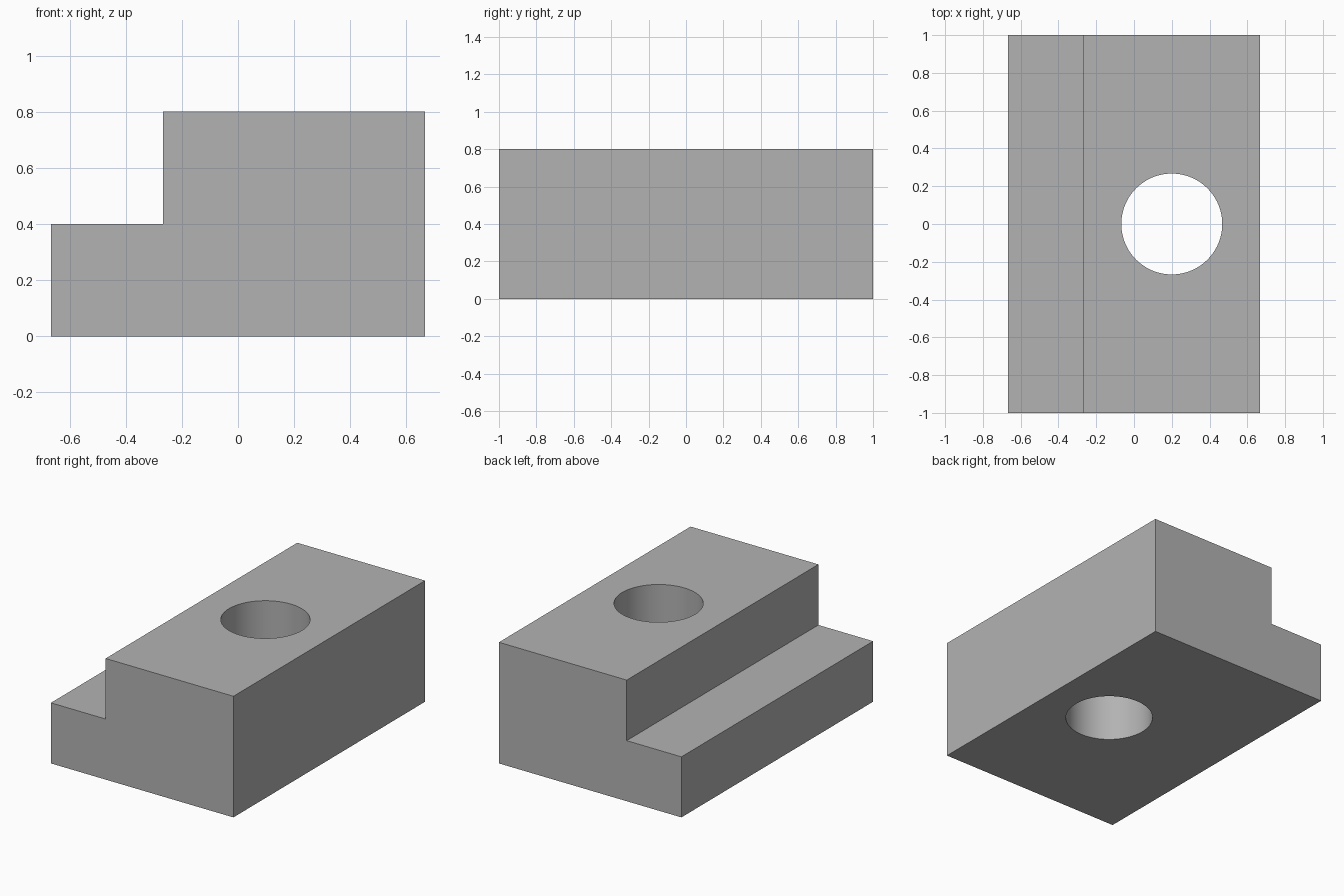
import bpy
import bmesh
import math

cube = bpy.data.objects.get("Cube")
if cube:
    bpy.data.objects.remove(cube, do_unlink=True)

# Plain grey material
grey = bpy.data.materials.new("plain grey")
grey.use_nodes = True
colour = (0.45, 0.45, 0.45, 1)
grey.diffuse_color = colour
grey.node_tree.nodes["Principled BSDF"].inputs["Base Color"].default_value = colour

HALF_WIDTH, HALF_LENGTH, HEIGHT = 2 / 3, 1, 0.8
STEP_X, STEP_Z = -0.267, 0.4
HOLE_X, HOLE_RADIUS = 0.2, 0.267

# Stepped block: an L-shaped profile extruded from front to back
profile = [
    (-HALF_WIDTH, 0), (HALF_WIDTH, 0), (HALF_WIDTH, HEIGHT),
    (STEP_X, HEIGHT), (STEP_X, STEP_Z), (-HALF_WIDTH, STEP_Z),
]
bm = bmesh.new()
face = bm.faces.new([bm.verts.new((x, -HALF_LENGTH, z)) for x, z in profile])
result = bmesh.ops.extrude_face_region(bm, geom=[face])
moved = [v for v in result["geom"] if isinstance(v, bmesh.types.BMVert)]
bmesh.ops.translate(bm, verts=moved, vec=(0, 2 * HALF_LENGTH, 0))
bmesh.ops.recalc_face_normals(bm, faces=bm.faces)
mesh = bpy.data.meshes.new("stepped_block")
bm.to_mesh(mesh)
bm.free()
mesh.materials.append(grey)
block = bpy.data.objects.new("stepped_block", mesh)
bpy.context.collection.objects.link(block)

# Round hole straight through the tall part
bpy.ops.mesh.primitive_cylinder_add(
    vertices=96, radius=HOLE_RADIUS, depth=2 * HEIGHT,
    location=(HOLE_X, 0, HEIGHT / 2))
cutter = bpy.context.object
cutter.name = "hole_cutter"
cutter.data.materials.append(grey)
hole = block.modifiers.new("hole", 'BOOLEAN')
hole.operation = 'DIFFERENCE'
hole.solver = 'EXACT'
hole.object = cutter

# Apply the cut, remove the cutter and smooth only the hole wall
bpy.ops.object.select_all(action='DESELECT')
block.select_set(True)
bpy.context.view_layer.objects.active = block
bpy.ops.object.modifier_apply(modifier=hole.name)
bpy.data.objects.remove(cutter, do_unlink=True)
bpy.ops.object.shade_smooth_by_angle(angle=math.radians(30))
